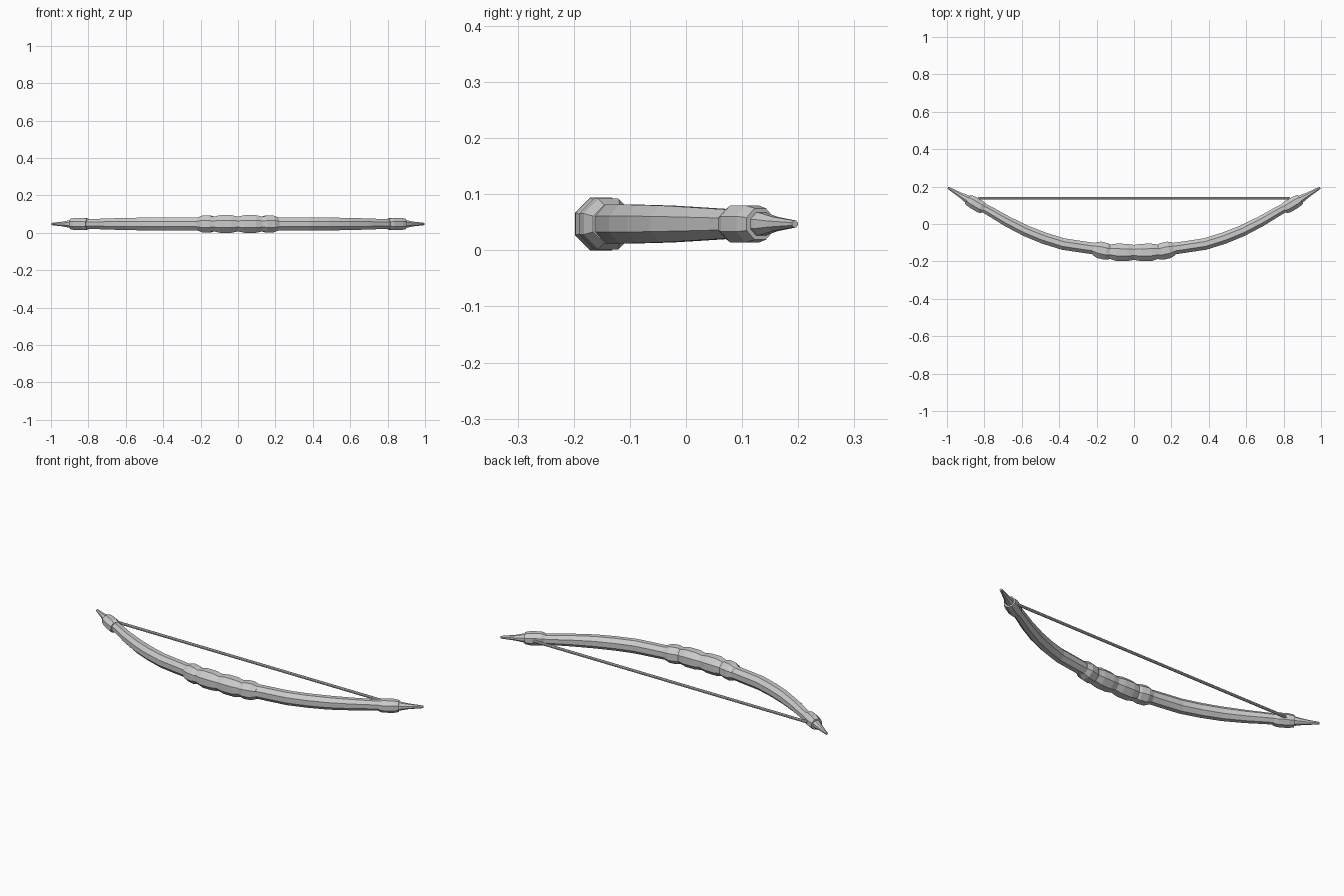
import bpy, bmesh, math
from mathutils import Vector

if "Cube" in bpy.data.objects:
    bpy.data.objects.remove(bpy.data.objects["Cube"])

ZC = 0.047  # height of the bow's mid plane


def loft(name, stations, close_start=True, close_end=True, mirror=True, sides=8):
    """Octagonal sweep through stations (x, y, half width, half height)."""
    bm = bmesh.new()
    pts = [Vector((s[0], s[1], 0)) for s in stations]
    k = 1 / math.cos(math.pi / sides)
    rings = []
    for i, (x, y, w, h) in enumerate(stations):
        t = (pts[min(i + 1, len(pts) - 1)] - pts[max(i - 1, 0)])
        if t.length < 1e-6:
            t = pts[i] - pts[i - 1]
        if abs(x) < 1e-6 and mirror:
            t = Vector((1, 0, 0))
        t.normalize()
        side = Vector((-t.y, t.x, 0))
        ring = []
        for j in range(sides):
            a = 2 * math.pi * (j + 0.5) / sides
            p = pts[i] + side * (w * k * math.cos(a))
            ring.append(bm.verts.new((p.x, p.y, ZC + h * k * math.sin(a))))
        rings.append(ring)
    for r0, r1 in zip(rings, rings[1:]):
        for j in range(sides):
            n = (j + 1) % sides
            bm.faces.new((r0[j], r0[n], r1[n], r1[j]))
    if close_start:
        bm.faces.new(rings[0][::-1])
    if close_end:
        bm.faces.new(rings[-1])
    bmesh.ops.recalc_face_normals(bm, faces=bm.faces)
    mesh = bpy.data.meshes.new(name)
    bm.to_mesh(mesh)
    bm.free()
    ob = bpy.data.objects.new(name, mesh)
    bpy.context.collection.objects.link(ob)
    if mirror:
        ob.modifiers.new("Mirror", 'MIRROR').use_clip = True
    return ob


def along(centre, direction, profile):
    """Stations on a straight axis from (distance, radius) pairs."""
    d = Vector(direction).normalized()
    return [(centre[0] + d.x * s, centre[1] + d.y * s, r, r) for s, r in profile]


# Curved limbs
loft("limbs", [
    (0.19, -0.135, 0.031, 0.034), (0.28, -0.122, 0.031, 0.035),
    (0.38, -0.107, 0.031, 0.035), (0.48, -0.076, 0.031, 0.034),
    (0.58, -0.036, 0.030, 0.033), (0.68, 0.015, 0.028, 0.030),
    (0.76, 0.062, 0.026, 0.027), (0.85, 0.112, 0.023, 0.024)])

# Grip made of four swollen segments
loft("inner_grip", [
    (0.0, -0.152, 0.040, 0.040), (0.035, -0.152, 0.046, 0.047),
    (0.095, -0.151, 0.046, 0.047), (0.135, -0.147, 0.037, 0.038)],
    close_start=False)
loft("outer_grip", along((0.17, -0.142), (1, 0.22), [
    (-0.047, 0.037), (-0.022, 0.045), (0.018, 0.045), (0.046, 0.034)]))

# Collars near the ends, with a recessed outer mouth
axis = (0.85, 0.5)
collar = (0.847, 0.107)
loft("collars", along(collar, axis, [
    (-0.052, 0.027), (-0.032, 0.033), (0.022, 0.033), (0.05, 0.028)]),
    close_end=False)
mouth = loft("collar_mouths", [(*s[:2], r, r) for s, r in zip(
    along(collar, axis, [(0.05, 0), (0.0501, 0), (0.03, 0)]),
    (0.028, 0.0225, 0.021))], close_start=False, close_end=False)

# Pointed tips
loft("tips", along(collar, axis, [
    (0.02, 0.022), (0.06, 0.020), (0.10, 0.013), (0.172, 0.006)]))

# Bowstring
loft("bowstring", [(-0.835, 0.137, 0.007, 0.007), (0.835, 0.137, 0.007, 0.007)],
     mirror=False)
